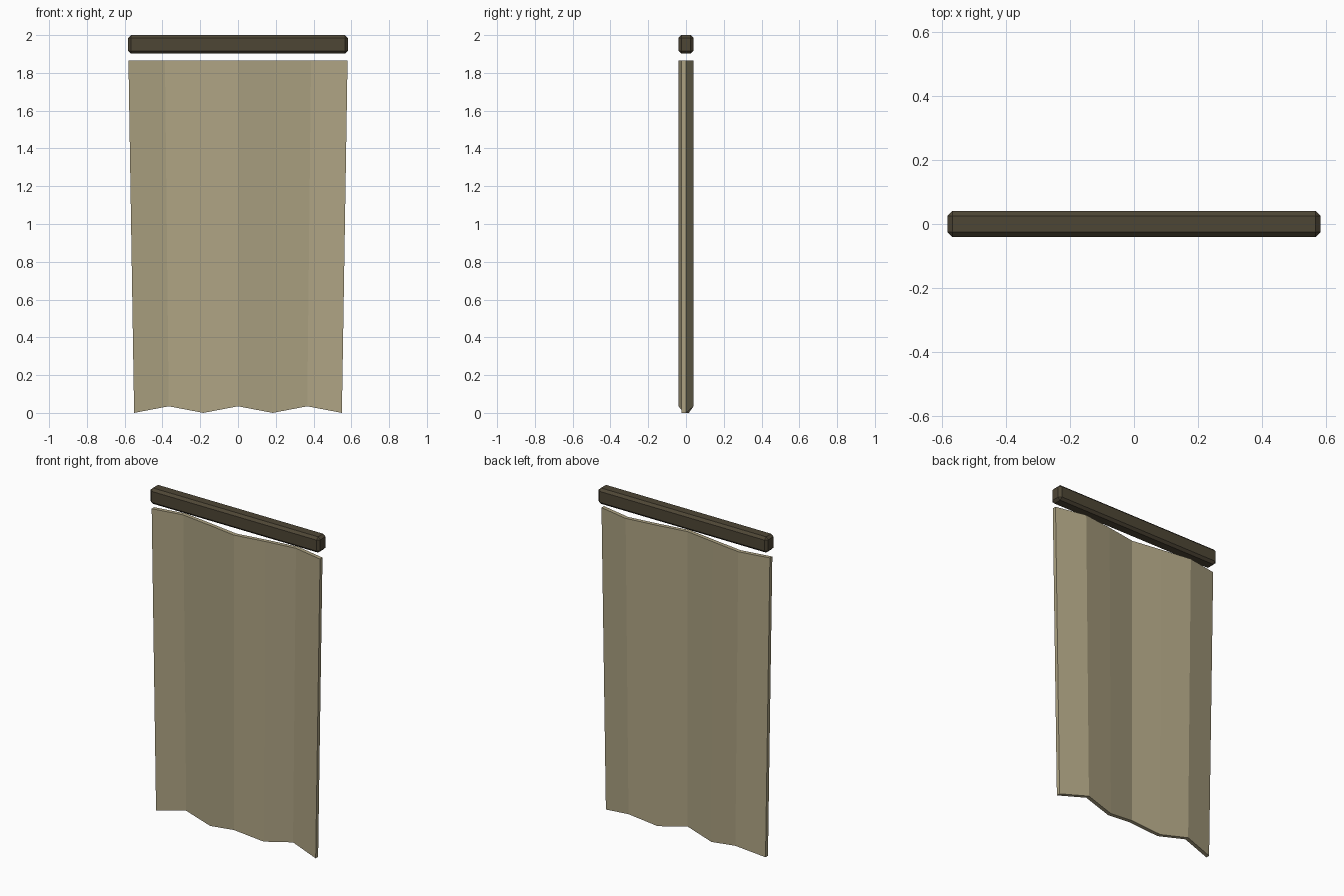
import bpy, bmesh

if "Cube" in bpy.data.objects:
    bpy.data.objects.remove(bpy.data.objects["Cube"])


def material(name, rgb):
    m = bpy.data.materials.new(name)
    m.diffuse_color = (*rgb, 1)
    m.use_nodes = True
    m.node_tree.nodes["Principled BSDF"].inputs["Base Color"].default_value = m.diffuse_color
    return m


def add_object(name, bm, mat):
    bmesh.ops.recalc_face_normals(bm, faces=bm.faces)
    me = bpy.data.meshes.new(name)
    bm.to_mesh(me)
    bm.free()
    me.materials.append(mat)
    ob = bpy.data.objects.new(name, me)
    bpy.context.collection.objects.link(ob)
    return ob


cloth_mat = material("tan cloth", (0.42, 0.365, 0.225))
wood_mat = material("dark wood", (0.076, 0.061, 0.036))

# Top rail: chamfered box
bm = bmesh.new()
bmesh.ops.create_cube(bm, size=1)
for v in bm.verts:
    v.co.x *= 1.164
    v.co.y *= 0.08
    v.co.z = v.co.z * 0.098 + 1.951
bmesh.ops.bevel(bm, geom=bm.edges[:], offset=0.015, segments=1, affect='EDGES')
add_object("top_rail", bm, wood_mat)

# Hanging cloth: pleated sheet, tapering down to a zigzag hem
fold = [-0.006, 0.028, 0.001, -0.028, 0.003, 0.028, -0.012]
half = 0.012
bm = bmesh.new()
rings = []
for i, y in enumerate(fold):
    u = i / 3 - 1
    hem = 0.035 if i % 2 else 0.0
    top, low = 0.58 * u, 0.55 * u
    rings.append([bm.verts.new(p) for p in (
        (low, y - half, hem), (top, y - half, 1.865),
        (top, y + half, 1.865), (low, y + half, hem))])
for a, b in zip(rings, rings[1:]):
    for k in range(4):
        n = (k + 1) % 4
        bm.faces.new((a[k], a[n], b[n], b[k]))
bm.faces.new(rings[0])
bm.faces.new(rings[-1])
add_object("hanging_cloth", bm, cloth_mat)
